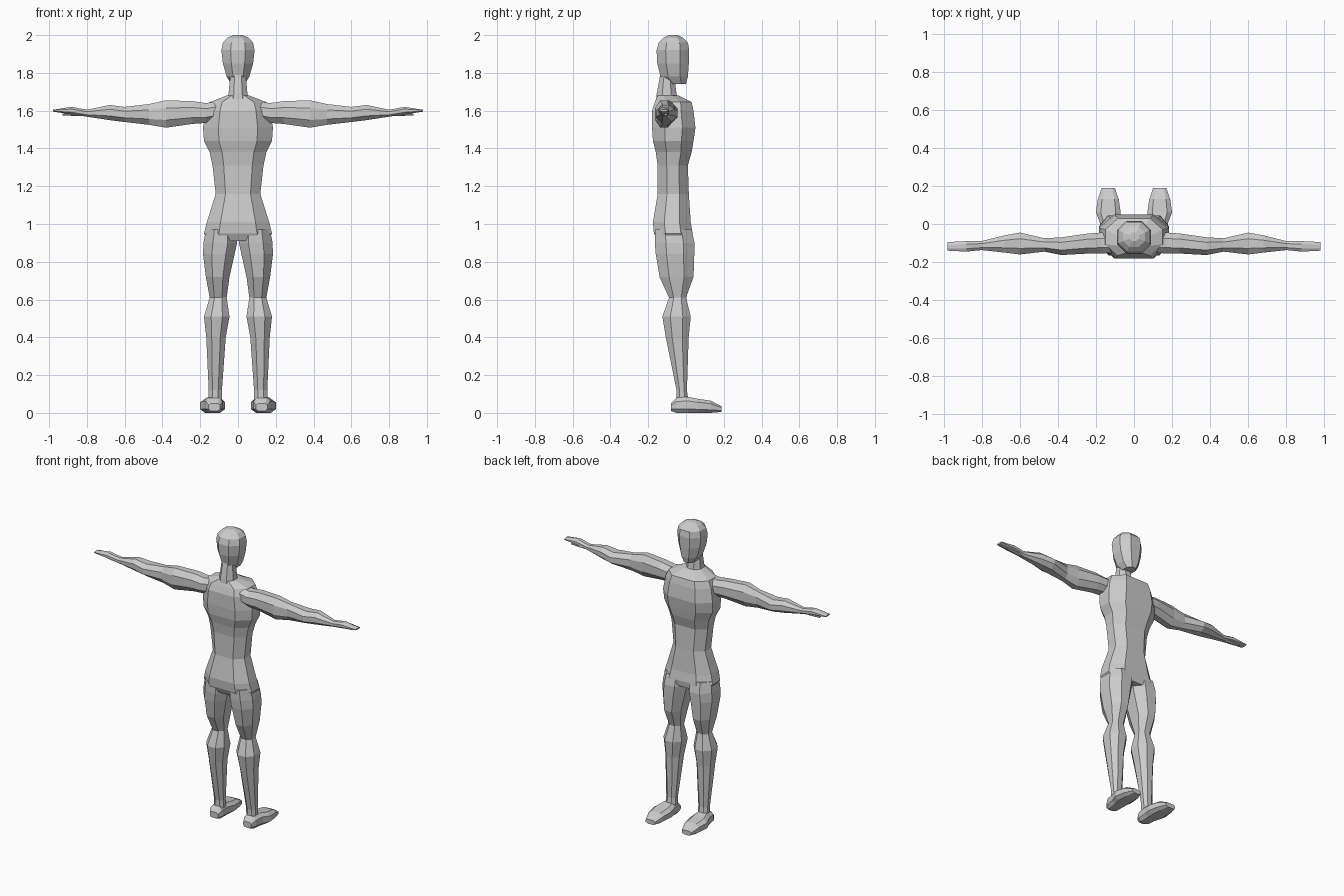
import bpy
import bmesh

default_cube = bpy.data.objects.get("Cube")
if default_cube:
    bpy.data.objects.remove(default_cube, do_unlink=True)

# Single plain grey for the whole body
grey = bpy.data.materials.new("plain_grey")
grey.use_nodes = True
colour = (.6, .6, .6, 1)
grey.diffuse_color = colour
grey.node_tree.nodes["Principled BSDF"].inputs["Base Color"].default_value = colour

# How a ring's position and its two cross-section axes map to space
AXES = {
    "x": lambda t, a, b: (t, a, b),
    "y": lambda t, a, b: (a, t, b),
    "z": lambda t, a, b: (a, b, t),
}


def octagon(low_a, high_a, low_b, high_b, cut_a, cut_b):
    """Rectangle with its corners cut off, as eight points."""
    da = (high_a - low_a) * cut_a
    db = (high_b - low_b) * cut_b
    return [
        (low_a + da, low_b), (high_a - da, low_b),
        (high_a, low_b + db), (high_a, high_b - db),
        (high_a - da, high_b), (low_a + da, high_b),
        (low_a, high_b - db), (low_a, low_b + db),
    ]


def loft(name, axis, sections, cut_a=.28, cut_b=.28, mirrored=False):
    """Skin a row of octagonal sections and cap both ends."""
    bm = bmesh.new()
    rings = []
    for position, *bounds in sections:
        points = octagon(*bounds, cut_a, cut_b)
        rings.append([bm.verts.new(AXES[axis](position, a, b)) for a, b in points])
    for ring, following in zip(rings, rings[1:]):
        for i in range(len(ring)):
            j = (i + 1) % len(ring)
            bm.faces.new((ring[i], ring[j], following[j], following[i]))
    bm.faces.new(rings[0])
    bm.faces.new(rings[-1])
    bmesh.ops.recalc_face_normals(bm, faces=bm.faces)
    mesh = bpy.data.meshes.new(name)
    bm.to_mesh(mesh)
    bm.free()
    mesh.materials.append(grey)
    part = bpy.data.objects.new(name, mesh)
    bpy.context.collection.objects.link(part)
    if mirrored:
        mirror = part.modifiers.new("other_side", "MIRROR")
        mirror.use_axis[0] = True
        mirror.use_mirror_merge = False
    return part


def symmetric(sections):
    """Expand (height, half width, back, front) into full bounds."""
    return [(z, -half, half, back, front) for z, half, back, front in sections]


# Torso, from the hips up to the slope of the shoulders
loft("torso", "z", symmetric([
    (.91, .16, -.15, .03),
    (.95, .18, -.17, .035),
    (1.01, .165, -.175, .025),
    (1.16, .118, -.15, .015),
    (1.31, .135, -.15, .01),
    (1.38, .15, -.16, .03),
    (1.44, .18, -.175, .04),
    (1.51, .185, -.18, .05),
    (1.6, .17, -.18, .04),
    (1.645, .15, -.165, .03),
    (1.68, .06, -.15, -.04),
]), cut_a=.22, cut_b=.3)

# Neck
loft("neck", "z", symmetric([
    (1.64, .06, -.16, -.04),
    (1.69, .05, -.155, -.05),
    (1.8, .04, -.135, -.065),
]))

# Head, narrow at the chin and rounded at the crown
loft("head", "z", symmetric([
    (1.74, .035, -.09, 0),
    (1.78, .06, -.135, .01),
    (1.85, .08, -.152, .015),
    (1.92, .088, -.156, .017),
    (1.96, .08, -.145, .01),
    (1.985, .058, -.12, -.015),
    (2, .025, -.09, -.045),
]))

# Arms, each running out to a flat hand
loft("arms", "x", [
    (.1, -.15, -.05, 1.55, 1.65),
    (.17, -.155, -.045, 1.535, 1.64),
    (.24, -.155, -.05, 1.53, 1.65),
    (.38, -.163, -.07, 1.51, 1.655),
    (.47, -.145, -.075, 1.525, 1.635),
    (.6, -.16, -.045, 1.54, 1.62),
    (.68, -.15, -.06, 1.55, 1.63),
    (.8, -.137, -.09, 1.568, 1.605),
    (.88, -.145, -.09, 1.58, 1.62),
    (.98, -.14, -.095, 1.595, 1.605),
], mirrored=True)

# Thumbs tucked under the hands
loft("thumbs", "x", [
    (.8, -.13, -.1, 1.57, 1.59),
    (.86, -.125, -.095, 1.572, 1.59),
    (.93, -.115, -.1, 1.575, 1.585),
], mirrored=True)

# Legs, with fuller thighs and calves
loft("legs", "z", [
    (.97, .01, .17, -.165, .03),
    (.9, .005, .183, -.165, .045),
    (.84, .018, .185, -.16, .044),
    (.72, .045, .17, -.14, .04),
    (.61, .06, .15, -.09, 0),
    (.51, .045, .18, -.125, .025),
    (.4, .065, .168, -.107, .014),
    (.12, .085, .155, -.05, .005),
    (.05, .085, .155, -.05, .015),
], mirrored=True)

# Feet, pointing towards the chest side with rounded toes
loft("feet", "y", [
    (-.08, .095, .155, .01, .05),
    (-.05, .082, .17, 0, .08),
    (.01, .078, .18, 0, .085),
    (.06, .07, .2, 0, .075),
    (.13, .08, .19, 0, .065),
    (.188, .1, .17, .005, .035),
], cut_a=.2, cut_b=.25, mirrored=True)
